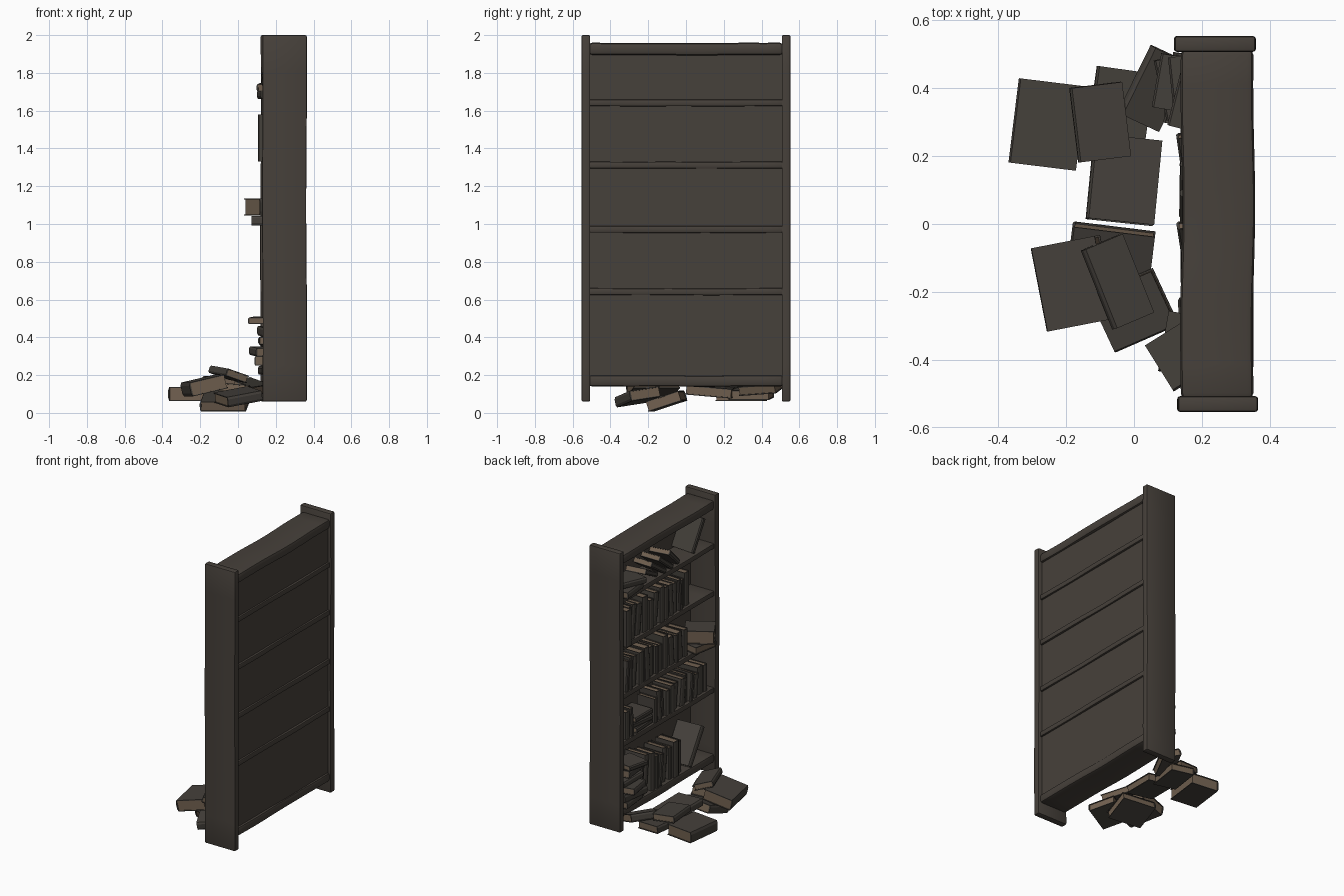
import bpy, bmesh, math, random
from mathutils import Matrix, Vector

if "Cube" in bpy.data.objects:
    bpy.data.objects.remove(bpy.data.objects["Cube"])

random.seed(7)
R = math.radians


def material(name, c):
    m = bpy.data.materials.new(name)
    m.diffuse_color = (*c, 1)
    m.use_nodes = True
    m.node_tree.nodes["Principled BSDF"].inputs["Base Color"].default_value = m.diffuse_color
    return m


WOOD = material("dark_wood", (0.062, 0.052, 0.043))
COVER = material("book_cover", (0.059, 0.052, 0.044))
PAGES = material("aged_pages", (0.165, 0.118, 0.08))


def finish(bm, name, mats, smooth=True):
    me = bpy.data.meshes.new(name)
    bmesh.ops.recalc_face_normals(bm, faces=bm.faces)
    bm.to_mesh(me)
    bm.free()
    for m in mats:
        me.materials.append(m)
    ob = bpy.data.objects.new(name, me)
    bpy.context.collection.objects.link(ob)
    if smooth:
        for o in bpy.context.selected_objects:
            o.select_set(False)
        ob.select_set(True)
        bpy.context.view_layer.objects.active = ob
        bpy.ops.object.shade_smooth_by_angle(angle=R(35))
    return ob


def box(bm, lo, hi):
    lo, hi = Vector(lo), Vector(hi)
    m = Matrix.Translation((lo + hi) / 2) @ Matrix.Diagonal((*(hi - lo), 1))
    return bmesh.ops.create_cube(bm, size=1, matrix=m)["verts"]


def board(name, lo, hi, axis, warp=0.003, bevel=0.008):
    """Old plank: bevelled box, slightly warped along its long axis."""
    bm = bmesh.new()
    box(bm, lo, hi)
    bmesh.ops.bevel(bm, geom=bm.edges[:], offset=bevel, segments=2, profile=0.5, affect='EDGES')
    n = Vector([1 if i == axis else 0 for i in range(3)])
    for k in range(1, 10):
        p = Vector(lo).lerp(Vector(hi), k / 10)
        bmesh.ops.bisect_plane(bm, geom=bm.verts[:] + bm.edges[:] + bm.faces[:], plane_co=p, plane_no=n)
    ph, L = random.uniform(0, 6), hi[axis] - lo[axis]
    for v in bm.verts:
        t = (v.co[axis] - lo[axis]) / L
        s = math.sin(t * math.pi) * math.sin(7 * t + ph) * warp
        v.co.x += s
        if axis == 1:
            v.co.z -= abs(s) * 0.5
    return finish(bm, name, [WOOD])


# ---- bookcase ----
board("side_panel_back", (0.12, 0.507, 0.06), (0.357, 0.553, 2.0), 2)
board("side_panel_front", (0.13, -0.553, 0.06), (0.364, -0.507, 2.0), 2)
SHELVES = [0.20, 0.66, 0.99, 1.33, 1.66]
board("top_board", (0.138, -0.515, 1.895), (0.352, 0.515, 1.96), 1, 0.005, 0.018)
board("bottom_board", (0.138, -0.515, 0.14), (0.35, 0.515, 0.20), 1, 0.004, 0.016)
for i, z in enumerate(SHELVES[1:]):
    board(f"shelf_{i + 1}", (0.14, -0.515, z - 0.036), (0.349, 0.515, z), 1)
bm = bmesh.new()
box(bm, (0.322, -0.51, 0.16), (0.336, 0.51, 1.94))
finish(bm, "back_panel", [WOOD], False)


# ---- books ----
def book(bm, mat, t, h, d):
    """Depth on x (spine at -x), thickness on y, height on z."""
    c, a, b = 0.005, t / 2, d / 2
    outer = [(b, a), (-b + 0.006, a), (-b, a * 0.55), (-b, -a * 0.55), (-b + 0.006, -a), (b, -a)]
    inner = [(b, -a + c), (-b + 0.008, -a + c), (-b + 0.008, a - c), (b, a - c)]
    ring = outer + inner
    lo = [bm.verts.new(mat @ Vector((x, y, -h / 2))) for x, y in ring]
    hi = [bm.verts.new(mat @ Vector((x, y, h / 2))) for x, y in ring]
    n = len(ring)
    for i in range(n):
        j = (i + 1) % n
        bm.faces.new((lo[i], lo[j], hi[j], hi[i]))
    for q in (lo, hi):  # end caps of front cover, spine and back cover
        for f in ((0, 1, 8, 9), (1, 2, 3, 4, 7, 8), (4, 5, 6, 7)):
            bm.faces.new([q[k] for k in f])
    vs = box(bm, (-b + 0.006, -a + c * 0.8, -h / 2 + 0.005), (b - 0.005, a - c * 0.8, h / 2 - 0.005))
    for f in {f for v in vs for f in v.link_faces}:
        f.material_index = 1
    for v in vs:
        v.co = mat @ v.co


def standing(bm, x, y, z, t, h, d, lean=0, turn=0):
    a = R(lean)
    zc = z + h / 2 * math.cos(a) + t / 2 * abs(math.sin(a))
    book(bm, Matrix.Translation((x + d / 2, y, zc)) @ Matrix.Rotation(R(turn), 4, 'Z')
         @ Matrix.Rotation(a, 4, 'X'), t, h, d)


def lying(bm, x, y, z, d, h, t, turn=0, rx=0, ry=0):
    book(bm, Matrix.Translation((x, y, z)) @ Matrix.Rotation(R(turn), 4, 'Z')
         @ Matrix.Rotation(R(ry), 4, 'Y') @ Matrix.Rotation(R(rx + 90), 4, 'X'), t, h, d)


def row(bm, y, end, z, hmin, hmax):
    """Run of upright books from y down to end, some leaning."""
    while y > end:
        t, h, d = random.uniform(0.028, 0.06), random.uniform(hmin, hmax), random.uniform(0.14, 0.17)
        lean = random.choice((0, 0, 0, -4, 6))
        w = t + h * abs(math.sin(R(lean))) * 0.6
        standing(bm, random.uniform(0.134, 0.16), y - w / 2, z, t, h, d, lean, random.uniform(-3, 3))
        y -= w + 0.004


groups = [bmesh.new() for _ in range(6)]
b0, b1, b2, b3, b4, floor = groups

# lowest shelf: toppled stack, upright run, one big leaning book
for x, y, z, d, h, t, turn, rx in ((0.20, 0.40, 0.225, 0.17, 0.20, 0.045, 6, 0),
                                   (0.19, 0.39, 0.275, 0.18, 0.21, 0.05, -8, 0),
                                   (0.16, 0.41, 0.325, 0.17, 0.18, 0.045, 12, 3),
                                   (0.20, 0.40, 0.375, 0.17, 0.19, 0.04, -5, -4),
                                   (0.20, 0.40, 0.43, 0.17, 0.18, 0.05, 10, 4),
                                   (0.145, 0.41, 0.49, 0.16, 0.16, 0.035, -10, 2)):
    lying(b0, x, y, z, d, h, t, turn, rx)
row(b0, 0.27, -0.14, 0.20, 0.21, 0.26)
standing(b0, 0.135, -0.31, 0.20, 0.05, 0.27, 0.18, 36, 4)

# second shelf: two upright runs with a flat stack between
row(b1, 0.50, 0.36, 0.66, 0.17, 0.21)
for k in range(3):
    lying(b1, 0.225, 0.25, 0.68 + 0.036 * k, 0.16, 0.18, 0.035, random.uniform(-8, 8))
row(b1, 0.14, -0.43, 0.66, 0.16, 0.21)

# third shelf: upright run, overhanging flat stack with spines turned to the side
row(b2, 0.50, -0.20, 0.99, 0.18, 0.23)
lying(b2, 0.175, -0.36, 1.018, 0.18, 0.18, 0.05, 80)
lying(b2, 0.155, -0.375, 1.09, 0.16, 0.19, 0.09, 122, 0)

# fourth shelf: upright run
standing(b3, 0.105, 0.468, 1.33, 0.055, 0.25, 0.17)
row(b3, 0.435, -0.22, 1.33, 0.19, 0.25)

# fifth shelf: collapsed books
lying(b4, 0.20, 0.40, 1.685, 0.18, 0.20, 0.045, 6)
lying(b4, 0.20, 0.37, 1.73, 0.16, 0.20, 0.04, -14, 5)
for y, lean in ((0.19, 62), (0.10, 56), (0.02, 52), (-0.06, 48)):
    standing(b4, 0.135, y, 1.66, 0.035, 0.18, 0.15, -lean, random.uniform(-9, 9))
standing(b4, 0.145, -0.36, 1.66, 0.035, 0.23, 0.17, 28, -5)

# books fallen to the floor: x, y, z, depth, height, thickness, turn, tilts
for args in ((-0.255, 0.293, 0.10, 0.20, 0.25, 0.075, -7, 0, 0),
             (-0.10, 0.30, 0.165, 0.155, 0.22, 0.045, 7, 2, 4),
             (-0.04, 0.345, 0.10, 0.17, 0.22, 0.05, -8, 0, 4),
             (-0.03, 0.13, 0.12, 0.20, 0.25, 0.05, -6, -5, 5),
             (0.06, 0.40, 0.14, 0.13, 0.22, 0.05, -25, 4, 18),
             (-0.07, -0.105, 0.062, 0.245, 0.19, 0.055, -7, 18, 0),
             (-0.18, -0.175, 0.145, 0.20, 0.25, 0.075, 11, 0, -13),
             (-0.05, -0.17, 0.205, 0.13, 0.25, 0.04, 23, 4, 18),
             (0.0, -0.255, 0.085, 0.18, 0.20, 0.055, 115, -10, -8)):
    lying(floor, *args)

for i, g in enumerate(groups):
    finish(g, f"books_shelf_{i + 1}" if i < 5 else "fallen_books", [COVER, PAGES], False)
